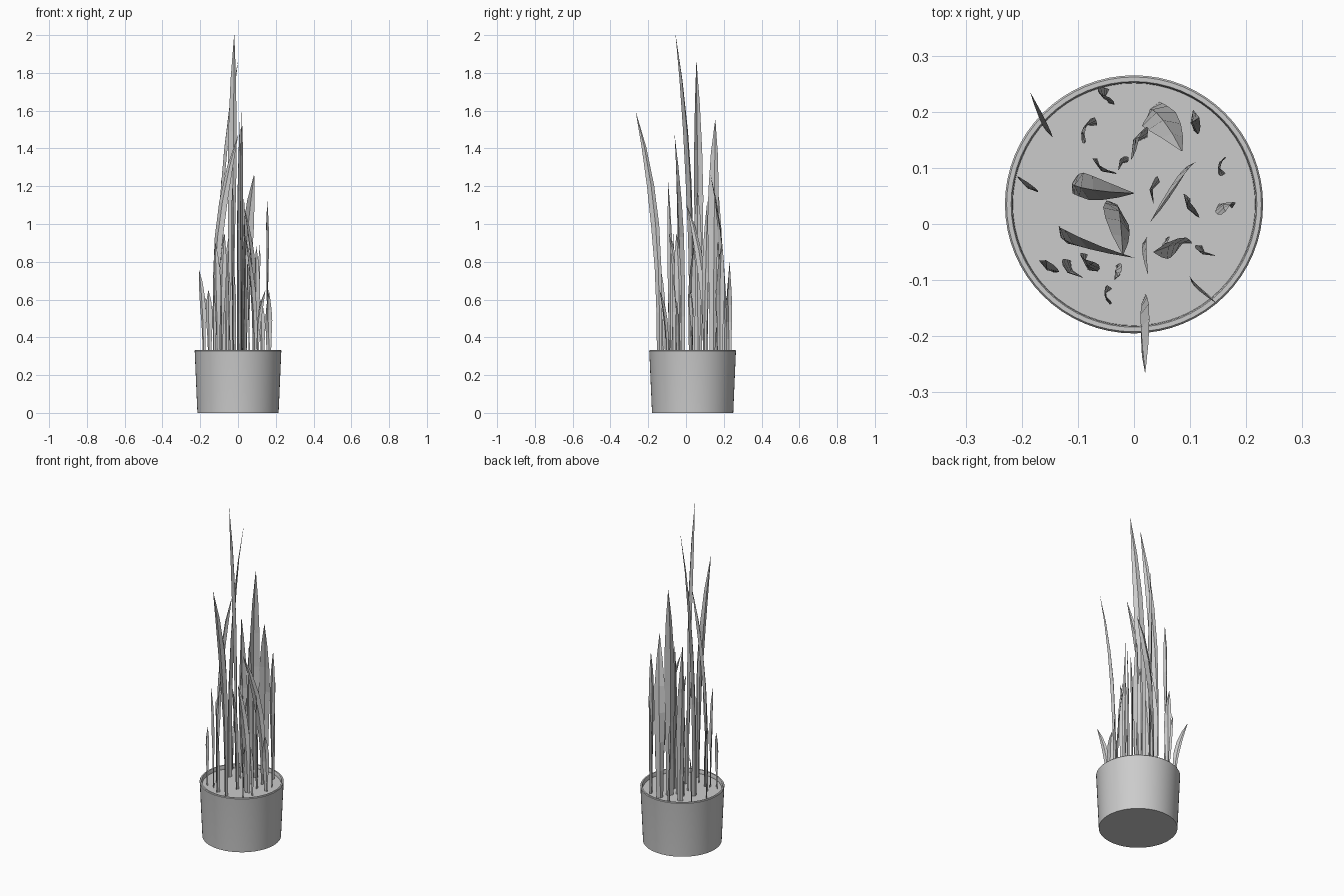
import bpy, bmesh, math, random
from mathutils import Vector

random.seed(4)
CENTER = Vector((0, 0.035, 0))
SOIL_Z = 0.31


def finish(name, bm):
    mesh = bpy.data.meshes.new(name)
    bm.to_mesh(mesh)
    bm.free()
    obj = bpy.data.objects.new(name, mesh)
    bpy.context.collection.objects.link(obj)
    return obj


def lathe(name, profile, sides=64):
    """Revolve (radius, z) points; the first and last rings are capped if asked by radius 0."""
    bm = bmesh.new()
    rings = []
    for r, z in profile:
        rings.append([bm.verts.new(CENTER + Vector((r * math.cos(2 * math.pi * i / sides),
                                                    r * math.sin(2 * math.pi * i / sides), z)))
                      for i in range(sides)])
    for a, b in zip(rings, rings[1:]):
        for i in range(sides):
            j = (i + 1) % sides
            f = bm.faces.new((a[i], a[j], b[j], b[i]))
            f.smooth = True
    bm.faces.new(rings[0][::-1]).smooth = False
    bm.faces.new(rings[-1]).smooth = False
    obj = finish(name, bm)
    bpy.context.view_layer.objects.active = obj
    obj.select_set(True)
    bpy.ops.object.shade_smooth_by_angle(angle=math.radians(30))
    obj.select_set(False)
    return obj


# height fraction and relative width along a blade
BLADE = [(0, 0.62), (0.18, 0.68), (0.36, 0.8), (0.54, 1.0),
         (0.7, 0.92), (0.86, 0.6), (1, 0.03)]


def blade(name, base, tip, width, angle, twist=0, bend=2.7):
    """A folded, pointed strip that rises straight and then leans to its tip."""
    bm = bmesh.new()
    rows = []
    for t, w in BLADE:
        c = base.lerp(tip, t ** bend)
        c.z = base.z + (tip.z - base.z) * t
        a = math.radians(angle + twist * (t - 0.5))
        side = Vector((math.cos(a), math.sin(a), 0)) * width * w / 2
        fold = Vector((-math.sin(a), math.cos(a), 0)) * width * w * 0.2
        rows.append([bm.verts.new(c + o) for o in (-side, fold, side)])
    for lo, hi in zip(rows, rows[1:]):
        for i in range(2):
            bm.faces.new((lo[i], lo[i + 1], hi[i + 1], hi[i]))
    return finish(name, bm)


# pot with a thin rim
lathe("pot", [(0.215, 0), (0.229, 0.32), (0.230, 0.328), (0.227, 0.332),
              (0.219, 0.332), (0.217, 0.328), (0.216, SOIL_Z)])

# tall blades: base x, y, tip x, y, z, width, heading, twist
TALL = [
    (-0.035, 0.03, -0.02, -0.055, 2.00, 0.055, -35, 20),
    (-0.105, 0.07, 0.00, 0.055, 1.86, 0.05, 100, 60),
    (0.02, -0.14, 0.02, -0.265, 1.59, 0.045, 75, -30),
    (0.01, 0.14, 0.01, 0.155, 1.55, 0.065, 60, 30),
    (-0.125, -0.02, 0.00, -0.06, 1.47, 0.055, 140, 50),
    (0.035, 0.20, 0.085, 0.13, 1.26, 0.065, 25, -70),
    (0.10, 0.10, 0.03, 0.005, 1.10, 0.045, 55, 20),
    (0.02, -0.035, 0.025, -0.09, 0.95, 0.035, 85, 20),
    (0.09, -0.04, 0.035, -0.05, 0.95, 0.045, 50, 60),
    (0.105, -0.10, 0.145, -0.14, 0.65, 0.03, 135, 20),
    (-0.15, 0.165, -0.185, 0.235, 0.64, 0.035, 120, 15),
    (-0.18, 0.065, -0.207, 0.085, 0.76, 0.035, 145, 25),
]
for n, (bx, by, tx, ty, tz, w, a, tw) in enumerate(TALL):
    blade(f"tall_blade_{n + 1}", Vector((bx, by, SOIL_Z - 0.01)), Vector((tx, ty, tz)), w, a, tw)

# short blades: x, y, height, width, heading
SHORT = [
    (-0.08, 0.17, 1.25, 0.05, 60), (-0.028, -0.082, 1.22, 0.03, 75),
    (0.158, 0.10, 1.12, 0.035, 80), (0.04, 0.06, 1.17, 0.05, 80),
    (0.108, 0.18, 0.90, 0.045, 100), (0.105, 0.03, 0.88, 0.05, 120),
    (-0.055, 0.105, 0.95, 0.05, 145), (-0.018, 0.105, 0.80, 0.03, 50),
    (-0.045, 0.228, 0.80, 0.04, 125), (0.163, 0.032, 0.65, 0.04, 20),
    (-0.15, -0.078, 0.65, 0.04, 150), (-0.105, -0.078, 0.90, 0.05, 135),
    (-0.082, -0.068, 0.95, 0.045, 130), (-0.045, -0.125, 0.75, 0.035, 95),
    (0.06, -0.035, 0.80, 0.03, 75), (0.13, -0.047, 0.60, 0.04, 150),
]
for n, (x, y, h, w, a) in enumerate(SHORT):
    lean = Vector((random.uniform(-0.015, 0.015), random.uniform(-0.015, 0.015), h))
    blade(f"short_blade_{n + 1}", Vector((x, y, SOIL_Z - 0.01)), Vector((x, y, 0)) + lean,
          w, a, random.choice((-80, -30, 30, 80)))
